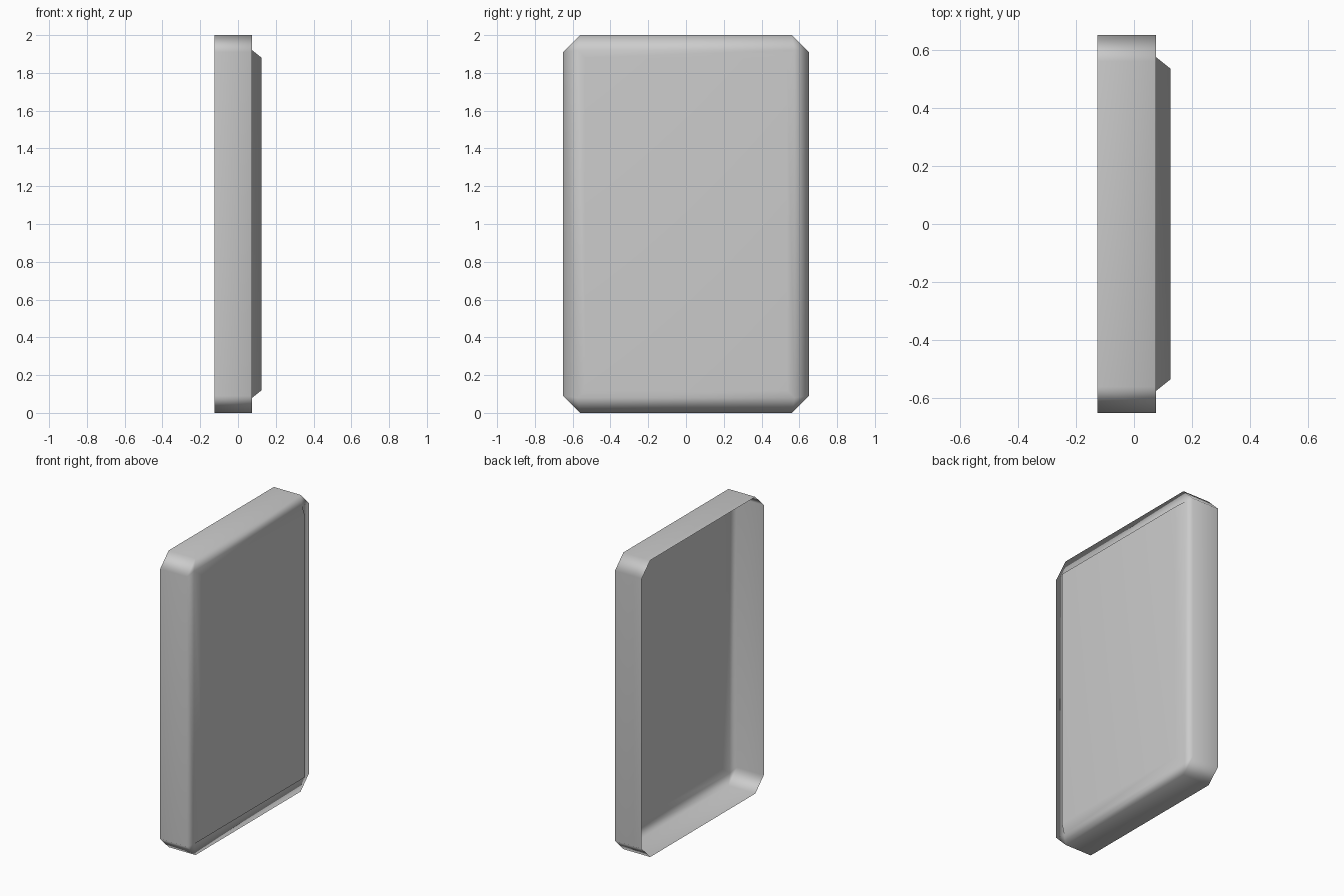
import bpy
import bmesh

cube = bpy.data.objects.get("Cube")
if cube:
    bpy.data.objects.remove(cube, do_unlink=True)

# Single grey finish
grey = bpy.data.materials.new("light_grey")
grey.use_nodes = True
colour = (0.6, 0.6, 0.6, 1.0)
grey.diffuse_color = colour
grey.node_tree.nodes["Principled BSDF"].inputs["Base Color"].default_value = colour

HALF_Y, HALF_Z, CUT = 0.65, 1.0, 0.09
BACK, RIM, FACE = -0.125, 0.075, 0.125

bm = bmesh.new()


def loop(x, points):
    return [bm.verts.new((x, y, z + HALF_Z)) for y, z in points]


def rectangle(half_y, half_z):
    return [(half_y, half_z), (-half_y, half_z), (-half_y, -half_z), (half_y, -half_z)]


def bridge(a, b):
    for i in range(len(a)):
        j = (i + 1) % len(a)
        bm.faces.new((a[i], a[j], b[j], b[i]))


# Outline with clipped corners, two points per corner
outline = []
for i, (y, z) in enumerate(rectangle(HALF_Y, HALF_Z)):
    sy, sz = (1 if y > 0 else -1), (1 if z > 0 else -1)
    corner = [(y, z - sz * CUT), (y - sy * CUT, z)]
    outline += corner if i % 2 == 0 else corner[::-1]

# Side walls, open at the back
back_edge = loop(BACK, outline)
rim_edge = loop(RIM, outline)
bridge(back_edge, rim_edge)

# Flat rim stepping in to the raised panel
panel_base = loop(RIM, rectangle(0.575, 0.92))
panel_top = loop(FACE, rectangle(0.535, 0.88))
for i in range(4):
    j = (i + 1) % 4
    first, second = rim_edge[2 * i], rim_edge[2 * i + 1]
    bm.faces.new((first, second, panel_base[i]))
    bm.faces.new((second, rim_edge[2 * j], panel_base[j], panel_base[i]))

# Sloped border and raised panel
bridge(panel_base, panel_top)
bm.faces.new(panel_top)

bmesh.ops.recalc_face_normals(bm, faces=bm.faces)
panel = max(bm.faces, key=lambda f: f.calc_center_median().x)
if panel.normal.x < 0:
    bmesh.ops.reverse_faces(bm, faces=bm.faces)
for face in bm.faces:
    face.smooth = True

mesh = bpy.data.meshes.new("tray_shell")
bm.to_mesh(mesh)
bm.free()
mesh.materials.append(grey)
tray = bpy.data.objects.new("tray_shell", mesh)
bpy.context.collection.objects.link(tray)

# Soft shading led by the large faces
weighted = tray.modifiers.new("soft_shading", 'WEIGHTED_NORMAL')
weighted.mode = 'FACE_AREA'
weighted.weight = 50
